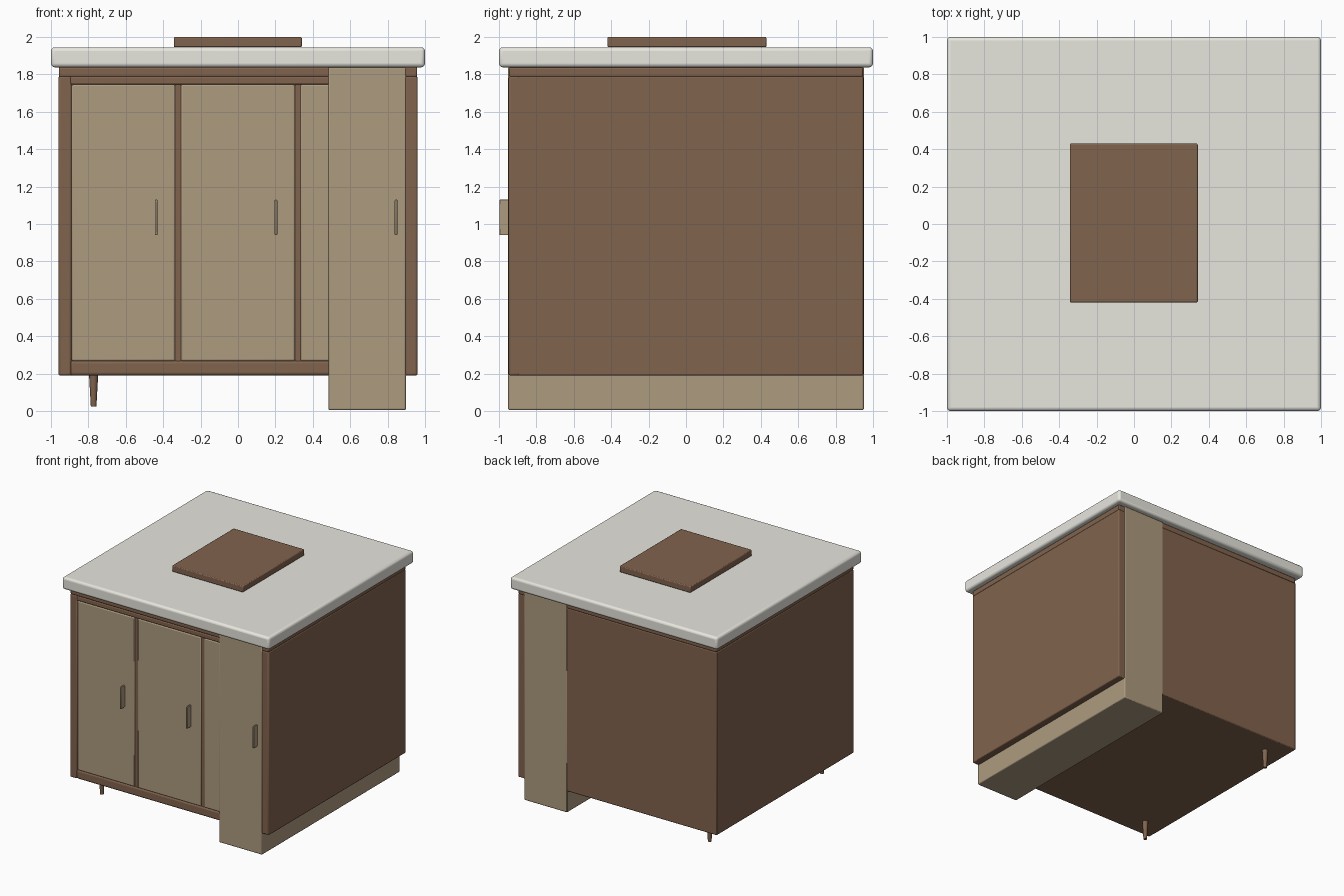
import bpy, bmesh
from mathutils import Vector

if "Cube" in bpy.data.objects:
    bpy.data.objects.remove(bpy.data.objects["Cube"])


def material(name, rgb):
    m = bpy.data.materials.new(name)
    m.diffuse_color = (*rgb, 1)
    m.use_nodes = True
    m.node_tree.nodes["Principled BSDF"].inputs["Base Color"].default_value = m.diffuse_color
    return m


WOOD = material("brown_wood", (0.22, 0.125, 0.075))
PALE = material("pale_wood", (0.42, 0.33, 0.215))
STONE = material("pale_stone", (0.80, 0.79, 0.73))


def finish(name, bm, mat, bevel, segments=2):
    me = bpy.data.meshes.new(name)
    bm.to_mesh(me)
    bm.free()
    ob = bpy.data.objects.new(name, me)
    bpy.context.collection.objects.link(ob)
    me.materials.append(mat)
    if bevel:
        mod = ob.modifiers.new("rounded_edges", "BEVEL")
        mod.width, mod.segments = bevel, segments
    bpy.context.view_layer.objects.active = ob
    ob.select_set(True)
    bpy.ops.object.shade_smooth_by_angle(angle=0.6)
    ob.select_set(False)
    return ob


def box(name, x, y, z, mat, bevel=0.006, segments=2):
    bm = bmesh.new()
    bmesh.ops.create_cube(bm, size=1)
    lo, hi = Vector((x[0], y[0], z[0])), Vector((x[1], y[1], z[1]))
    bmesh.ops.scale(bm, vec=hi - lo, verts=bm.verts)
    bmesh.ops.translate(bm, vec=(lo + hi) / 2, verts=bm.verts)
    return finish(name, bm, mat, bevel, segments)


# Worktop and the board lying on it
box("worktop", (-1, 1), (-1, 1), (1.838, 1.945), STONE, 0.02, 3)
box("cutting_board", (-0.343, 0.341), (-0.42, 0.43), (1.945, 2.0), WOOD, 0.007)

# Cabinet carcass and the band beneath the worktop
box("cabinet_body", (-0.96, 0.96), (-0.90, 0.948), (0.19, 1.79), WOOD, 0.008)
box("top_band", (-0.958, 0.958), (-0.946, 0.946), (1.786, 1.838), WOOD, 0.008)

# Front frame
for side, x in (("left", (-0.96, -0.89)), ("right", (0.89, 0.96))):
    box(side + "_front_post", x, (-0.948, -0.88), (0.19, 1.79), WOOD, 0.01)
box("bottom_front_rail", (-0.90, 0.90), (-0.948, -0.88), (0.19, 0.27), WOOD, 0.016, 3)
box("top_front_rail", (-0.90, 0.90), (-0.948, -0.88), (1.745, 1.79), WOOD, 0.01)
for i, x in enumerate((-0.32, 0.32)):
    box(f"door_divider_{i + 1}", (x - 0.016, x + 0.016), (-0.94, -0.89), (0.26, 1.75), WOOD, 0)

# Doors with thin upright pulls
doors = [((-0.89, -0.336), -0.438), ((-0.306, 0.304), 0.203), ((0.334, 0.89), 0.845)]
for i, (x, hx) in enumerate(doors):
    box(f"door_{i + 1}", x, (-0.947, -0.89), (0.268, 1.745), PALE, 0.008)
    box(f"door_handle_{i + 1}", (hx - 0.007, hx + 0.007), (-0.998, -0.94),
        (0.94, 1.13), PALE, 0.004)

# Wide slab support running through the cabinet front to back
box("slab_support", (0.483, 0.898), (-0.951, 0.951), (0.005, 1.84), PALE, 0.008)

# Tapered legs under the left side
for end, y in (("front", -0.775), ("back", 0.775)):
    bm = bmesh.new()
    bmesh.ops.create_cone(bm, cap_ends=True, segments=16, radius1=0.015,
                          radius2=0.025, depth=0.18)
    bmesh.ops.translate(bm, vec=(-0.772, y, 0.115), verts=bm.verts)
    finish(end + "_leg", bm, WOOD, 0)
